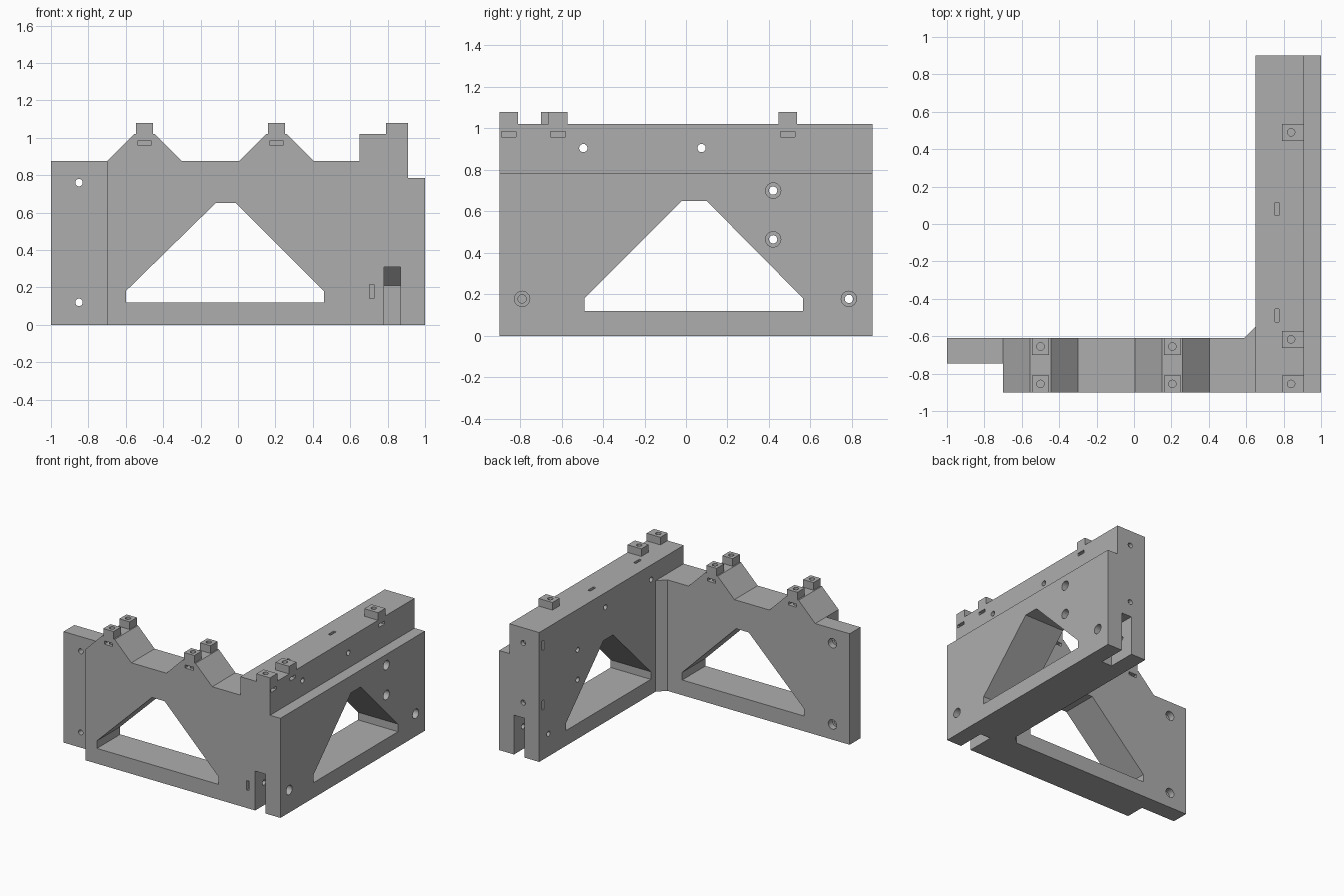
import bpy, bmesh, math
from mathutils import Vector

if "Cube" in bpy.data.objects:
    bpy.data.objects.remove(bpy.data.objects["Cube"], do_unlink=True)

grey = bpy.data.materials.new("plain grey")
grey.use_nodes = True
colour = (0.42, 0.42, 0.42, 1)
grey.diffuse_color = colour
grey.node_tree.nodes["Principled BSDF"].inputs["Base Color"].default_value = colour


def prism(name, axis, points, start, end):
    """Extrude a profile along an axis; the points use the other two axes in order."""
    def place(p, d):
        c = list(p)
        c.insert("xyz".index(axis), d)
        return Vector(c)
    bm = bmesh.new()
    face = bm.faces.new([bm.verts.new(place(p, start)) for p in points])
    cap = bmesh.ops.extrude_face_region(bm, geom=[face])
    verts = [g for g in cap["geom"] if isinstance(g, bmesh.types.BMVert)]
    bmesh.ops.translate(bm, verts=verts, vec=place((0, 0), end - start))
    bmesh.ops.recalc_face_normals(bm, faces=bm.faces)
    mesh = bpy.data.meshes.new(name)
    bm.to_mesh(mesh)
    bm.free()
    mesh.materials.append(grey)
    obj = bpy.data.objects.new(name, mesh)
    bpy.context.collection.objects.link(obj)
    return obj


def rect(u, v, w, h):
    return [(u - w / 2, v - h / 2), (u + w / 2, v - h / 2),
            (u + w / 2, v + h / 2), (u - w / 2, v + h / 2)]


def circle(u, v, r):
    return [(u + r * math.cos(math.tau * i / 24), v + r * math.sin(math.tau * i / 24))
            for i in range(24)]


def cut(obj, axis, points, start, end):
    tool = prism("cutter", axis, points, start, end)
    tool.hide_render = True
    mod = obj.modifiers.new("cut", "BOOLEAN")
    mod.operation, mod.solver, mod.object = "DIFFERENCE", "EXACT", tool
    bpy.context.view_layer.objects.active = obj
    bpy.ops.object.modifier_apply(modifier=mod.name)
    bpy.data.objects.remove(tool, do_unlink=True)


def window(left, right, top_left, top_right):
    return [(left, 0.12), (right, 0.12), (right, 0.18),
            (top_right, 0.65), (top_left, 0.65), (left, 0.18)]


FRONT, BACK, INNER = -0.9, 0.9, -0.61
BORE = 0.02
humps = (-0.5, 0.205)

# Front wall with two trapezoid humps
outline = [(-0.7, 0), (0.65, 0), (0.65, 0.875)]
for c in reversed(humps):
    outline += [(c + 0.2, 0.875), (c + 0.055, 1.02), (c - 0.055, 1.02), (c - 0.2, 0.875)]
front_wall = prism("front_wall", "y", outline, FRONT, INNER)
cut(front_wall, "y", window(-0.6, 0.46, -0.12, -0.01), -1, -0.5)

# Thin flange at the end of the front wall
end_flange = prism("end_flange", "y", rect(-0.85, 0.4375, 0.3, 0.875), -0.745, INNER)
for z in (0.12, 0.76):
    cut(end_flange, "y", circle(-0.85, z, BORE), -1, -0.5)
    cut(end_flange, "y", circle(-0.85, z, 0.037), -0.66, -0.5)

# Stepped side wall
side_wall = prism("side_wall", "y", [(0.65, 0), (1, 0), (1, 0.785), (0.91, 0.785),
                                     (0.91, 1.02), (0.65, 1.02)], FRONT, BACK)
cut(side_wall, "x", window(-0.49, 0.565, -0.02, 0.1), 0.5, 1.1)

# Slots with sloping ceilings at both ends of the side wall
for s in (-1, 1):
    slot = [(s * y, z) for y, z in ((1, -0.1), (0.68, -0.1), (0.68, 0.21), (0.78, 0.31), (1, 0.31))]
    cut(side_wall, "x", slot, 0.78, 0.87)

# Counterbored bolt holes through the side wall
for y, z in ((0.42, 0.7), (0.42, 0.465), (-0.79, 0.178), (0.785, 0.178)):
    cut(side_wall, "x", circle(y, z, BORE), 0.5, 1.1)
    cut(side_wall, "x", circle(y, z, 0.037), 0.95, 1.1)

# Upper cross holes with nut slots from the top
for y in (-0.495, 0.075):
    cut(side_wall, "x", circle(y, 0.905, BORE), 0.5, 1.1)
    cut(side_wall, "z", rect(0.765, y + 0.005, 0.022, 0.07), 0.87, 1.1)

# Back end holes with nut slots from the inner face
for z in (0.43, 0.9):
    cut(side_wall, "y", circle(0.79, z, BORE), 0.72, 1)
    cut(side_wall, "x", rect(0.855, z, 0.025, 0.075), 0.6, 0.83)

# Nut slot in the front end
cut(side_wall, "y", rect(0.715, 0.178, 0.022, 0.075), -1, -0.75)

# Chamfer in the inside corner
prism("corner_fillet", "z", [(0.59, INNER), (0.65, INNER), (0.65, -0.55)], 0, 0.875)


def tab(name, wall, x, y, width, hole_x):
    block = prism(name, "z", rect(x, y, width, 0.09), 1.02, 1.08)
    for part in (block, wall):
        cut(part, "z", circle(hole_x, y, BORE), 0.92, 1.2)


# Mounting tabs on the humps, with nut slots below
for hump, x in zip(("right", "left"), humps):
    for side, y in (("front", -0.855), ("back", -0.655)):
        tab(f"{hump}_{side}_tab", front_wall, x, y, 0.09, x)
    cut(front_wall, "y", rect(x, 0.972, 0.07, 0.025), -1, -0.81)
    cut(front_wall, "y", rect(x, 0.972, 0.07, 0.025), -0.7, -0.5)

# Mounting tabs on the side wall, with nut slots below
for place, y in (("front", -0.855), ("middle", -0.617), ("back", 0.49)):
    tab(f"side_{place}_tab", side_wall, 0.85, y, 0.12, 0.84)
    cut(side_wall, "x", rect(y, 0.972, 0.07, 0.025), 0.79, 1.1)

# Smooth bores, sharp edges
bpy.ops.object.select_all(action="DESELECT")
for obj in bpy.context.scene.objects:
    if obj.type == "MESH" and obj.data.materials and obj.data.materials[0] == grey:
        obj.select_set(True)
        bpy.context.view_layer.objects.active = obj
bpy.ops.object.shade_smooth_by_angle(angle=math.radians(30))
